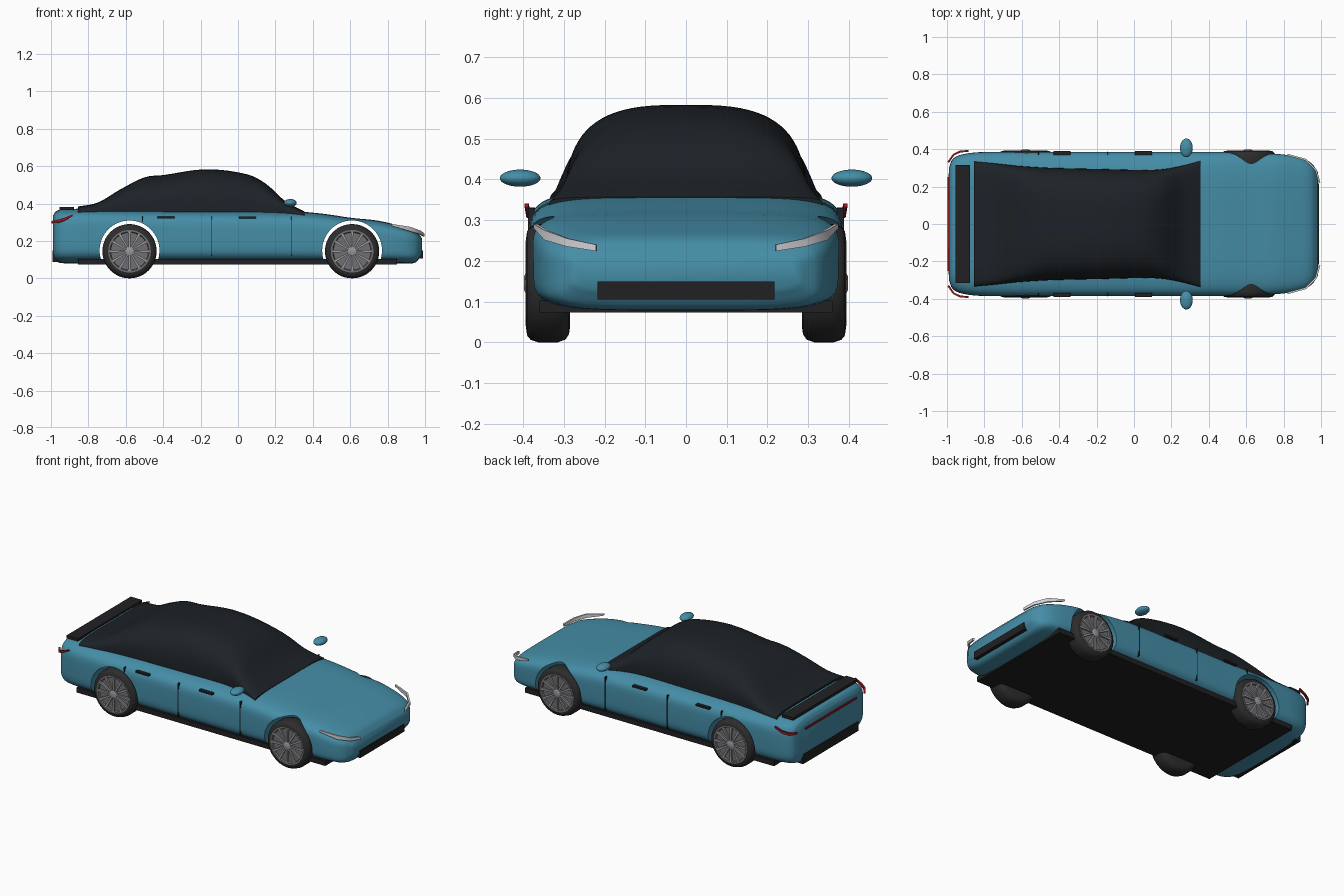
import bpy, bmesh, math
from mathutils import Vector

if "Cube" in bpy.data.objects:
    bpy.data.objects.remove(bpy.data.objects["Cube"])


def material(name, r, g, b):
    m = bpy.data.materials.new(name)
    m.diffuse_color = (r, g, b, 1)
    m.use_nodes = True
    m.node_tree.nodes["Principled BSDF"].inputs["Base Color"].default_value = m.diffuse_color
    return m


BLUE = material("paint", 0.06, 0.27, 0.39)
GLASS = material("glass", 0.012, 0.016, 0.02)
BLACK = material("trim", 0.015, 0.015, 0.017)
TYRE = material("tyre", 0.025, 0.025, 0.025)
RIM = material("rim", 0.16, 0.16, 0.17)
SPOKE = material("spoke", 0.32, 0.32, 0.34)
LAMP = material("lamp", 0.65, 0.65, 0.68)
RED = material("red", 0.3, 0.01, 0.015)


def finish(bm, name, mat, angle=40):
    bmesh.ops.recalc_face_normals(bm, faces=bm.faces)
    me = bpy.data.meshes.new(name)
    bm.to_mesh(me)
    bm.free()
    me.materials.append(mat)
    ob = bpy.data.objects.new(name, me)
    bpy.context.collection.objects.link(ob)
    smooth(ob, angle)
    return ob


def smooth(ob, angle=40):
    bpy.ops.object.select_all(action='DESELECT')
    ob.select_set(True)
    bpy.context.view_layer.objects.active = ob
    bpy.ops.object.shade_smooth_by_angle(angle=math.radians(angle))


def box(name, x, y, z, mat):
    bm = bmesh.new()
    bmesh.ops.create_cube(bm, size=1)
    for v in bm.verts:
        v.co = [(a + b) / 2 + c * (b - a) for (a, b), c in zip((x, y, z), v.co)]
    return finish(bm, name, mat)


def refine(rows, n):
    # smooth curve through the stations
    out = []
    for i in range(len(rows) - 1):
        p = [Vector(rows[min(max(i + k, 0), len(rows) - 1)]) for k in (-1, 0, 1, 2)]
        m = []
        for a, b, c in ((p[0], p[1], p[2]), (p[1], p[2], p[3])):
            m.append((c - a) * ((p[2][0] - p[1][0]) / (c[0] - a[0])))
        for j in range(n):
            t = j / n
            out.append((2*t**3 - 3*t*t + 1) * p[1] + (t**3 - 2*t*t + t) * m[0]
                       + (3*t*t - 2*t**3) * p[2] + (t**3 - t*t) * m[1])
    return out + [Vector(rows[-1])]


def loft(name, rings, mat):
    bm = bmesh.new()
    vs = [[bm.verts.new(c) for c in r] for r in rings]
    n = len(vs[0])
    for a, b in zip(vs, vs[1:]):
        for i in range(n):
            bm.faces.new((a[i], a[(i+1) % n], b[(i+1) % n], b[i]))
    bm.faces.new(vs[0])
    bm.faces.new(vs[-1])
    return finish(bm, name, mat)


def power(v, n):
    return math.copysign(abs(v) ** (2 / n), v)


# Body shell: x, half width, top, bottom
stations = [(-.99, .30, .335, .12, ), (-.972, .345, .36, .09), (-.92, .372, .37, .08),
            (-.8, .385, .372, .08), (-.4, .386, .365, .08), (0, .386, .362, .08),
            (.3, .386, .358, .08), (.45, .385, .346, .08), (.61, .382, .323, .08),
            (.75, .376, .308, .08), (.88, .358, .277, .08), (.95, .325, .252, .085),
            (.985, .275, .213, .13)]
rings = []
for x, w, t, b in refine(stations, 4):
    n = 5
    rings.append([(x, w * power(math.cos(a), n), (t + b) / 2 + (t - b) / 2 * power(math.sin(a), n))
                  for a in (2 * math.pi * (i + .5) / 64 for i in range(64))])
body = loft("body", rings, BLUE)

# Wheel arches cut through the body
AXLES = (-.58, .61)
for x in AXLES:
    bpy.ops.mesh.primitive_cylinder_add(vertices=64, radius=.16, depth=1.2,
                                        location=(x, 0, .149), rotation=(math.pi / 2, 0, 0))
    cut = bpy.context.object
    cut.name = "arch_cutter"
    cut.hide_render = True
    mod = body.modifiers.new("arch", 'BOOLEAN')
    mod.object, mod.operation, mod.solver = cut, 'DIFFERENCE', 'EXACT'
    bpy.context.view_layer.objects.active = body
    bpy.ops.object.modifier_apply(modifier=mod.name)
    bpy.data.objects.remove(cut)
smooth(body)

# Cabin: x, half width, top
cabin = [(-.855, .335, .384), (-.75, .325, .405), (-.63, .312, .475), (-.5, .303, .54),
         (-.4, .299, .552), (-.17, .294, .583), (.05, .289, .556), (.15, .293, .505),
         (.25, .31, .415), (.355, .337, .357)]
rings = []
for x, w, t in refine(cabin, 4):
    n = 3 + 3 * max(0, 1 - (t - .33) / .22)
    rings.append([(x, w * power(math.cos(a), n), .33 + (t - .33) * power(math.sin(a), n))
                  for a in (math.pi * i / 40 for i in range(41))])
loft("cabin_glass", rings, GLASS)


def lathe(name, prof, x, s, mat):
    # prof: (radius, y) revolved round the axle
    N = 48
    rings = [[(x + r * math.cos(2*math.pi*i/N), s * y, .145 + r * math.sin(2*math.pi*i/N))
              for i in range(N)] for r, y in prof]
    return loft(name, rings, mat)


# Wheels
for x in AXLES:
    for s in (-1, 1):
        lathe("tyre", [(.11, .285), (.125, .287), (.138, .296), (.145, .315), (.145, .362),
                       (.139, .381), (.128, .39), (.114, .392), (.112, .378)], x, s, TYRE)
        lathe("rim", [(.114, .37), (.114, .393), (.104, .393), (.1, .384), (.02, .384)], x, s, RIM)
        lathe("hub", [(.024, .38), (.024, .394), (.018, .397)], x, s, SPOKE)
        bm = bmesh.new()
        for k in range(12):
            a = 2 * math.pi * k / 12
            u, v = Vector((math.cos(a), 0, math.sin(a))), Vector((-math.sin(a), 0, math.cos(a)))
            c = Vector((x, 0, .145))
            lo, hi = [[bm.verts.new(c + u * r + v * w + Vector((0, s * y, 0)))
                       for r, w in ((.015, -.004), (.105, -.007), (.105, .007), (.015, .004))]
                      for y in (.382, .394)]
            bm.faces.new(lo)
            bm.faces.new(hi)
            for i in range(4):
                bm.faces.new((lo[i], lo[i-1], hi[i-1], hi[i]))
        finish(bm, "spokes", SPOKE)

# Underfloor, bumpers and spoiler
box("underfloor", (-.855, .85), (-.36, .36), (.073, .103), BLACK)
box("front_bumper", (.95, .99), (-.217, .217), (.105, .15), BLACK)
box("rear_bumper", (-.992, -.95), (-.27, .27), (.088, .148), BLACK)
box("spoiler", (-.955, -.877), (-.315, .315), (.366, .382), BLACK)


def strip(name, pts, mat):
    # tapering lamp strip: x, y, z, half height
    rings = []
    for i, (x, y, z, h) in enumerate(pts):
        d = Vector(pts[min(i+1, len(pts)-1)][:2]) - Vector(pts[max(i-1, 0)][:2])
        n = Vector((d.y, -d.x)).normalized() * .005
        rings.append([(x + n.x, y + n.y, z - h), (x + n.x, y + n.y, z + h),
                      (x - n.x, y - n.y, z + h), (x - n.x, y - n.y, z - h)])
    loft(name, rings, mat)


# Paired side parts
for s in (-1, 1):
    strip("headlight", [(.992, s*.22, .232, .008), (.972, s*.29, .245, .01),
                        (.92, s*.343, .263, .012), (.82, s*.37, .286, .005)], LAMP)
    strip("tail_light", [(-.993, s*.33, .302, .005), (-.965, s*.37, .304, .008),
                         (-.93, s*.387, .315, .008), (-.885, s*.391, .336, .005)], RED)
    bpy.ops.mesh.primitive_uv_sphere_add(segments=32, ring_count=16, radius=1,
                                         location=(.28, s*.407, .403))
    mirror = bpy.context.object
    mirror.name = "side_mirror"
    mirror.scale = (.034, .05, .021)
    mirror.data.materials.append(BLUE)
    smooth(mirror)
    y = sorted((s*.37, s*.391))
    for x in (-.385, .05):
        box("door_handle", (x - .045, x + .045), y, (.32, .331), BLACK)
    y = sorted((s*.37, s*.3875))
    for x, z in ((.285, .12), (-.14, .12), (-.51, .3)):
        box("door_seam", (x - .002, x + .002), y, (z, .33), BLACK)

box("tail_light_bar", (-.996, -.97), (-.25, .25), (.294, .306), RED)
